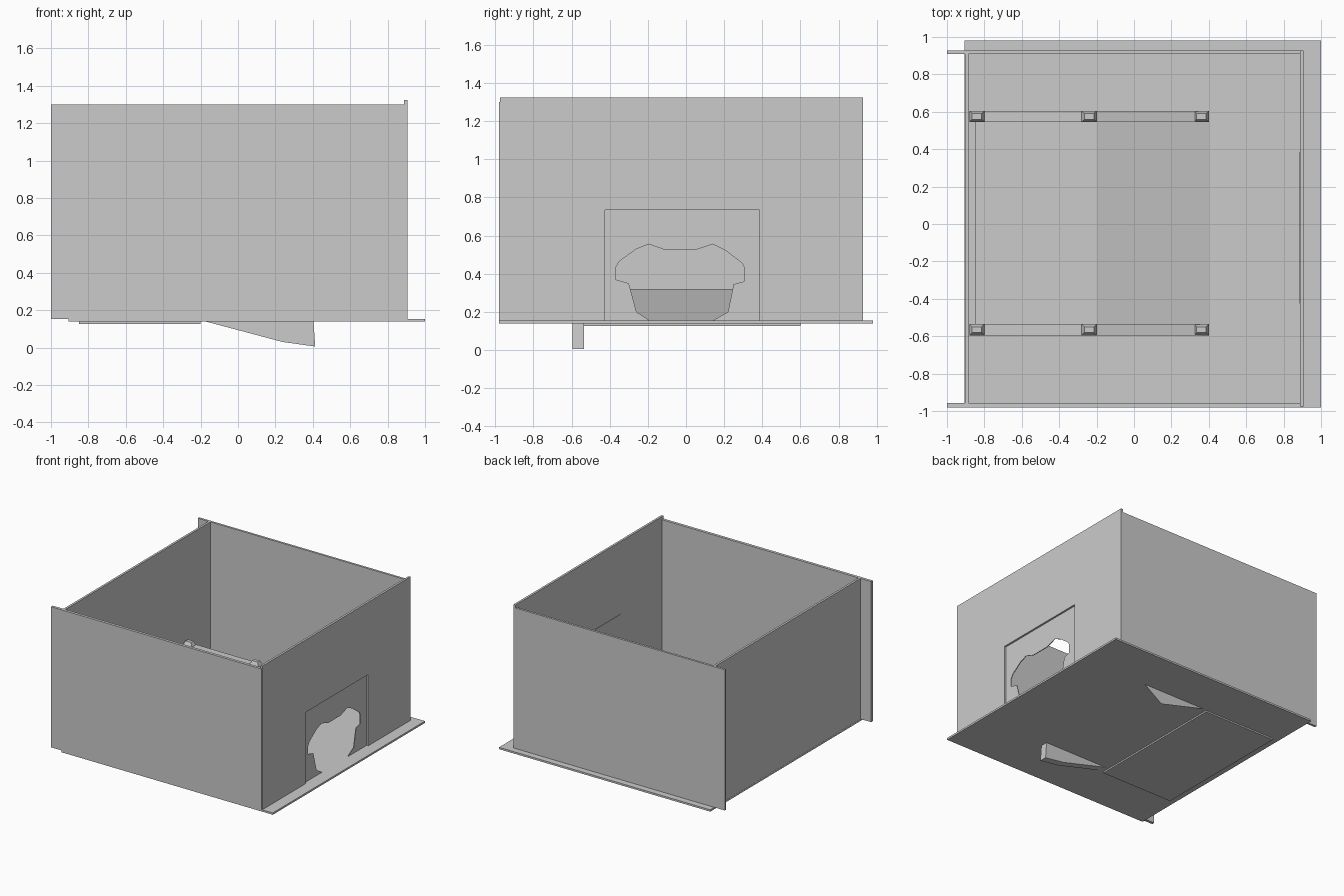
import bpy, bmesh
from mathutils import Vector

if "Cube" in bpy.data.objects:
    bpy.data.objects.remove(bpy.data.objects["Cube"])


def finish(name, bm):
    bmesh.ops.recalc_face_normals(bm, faces=bm.faces)
    me = bpy.data.meshes.new(name)
    bm.to_mesh(me)
    bm.free()
    ob = bpy.data.objects.new(name, me)
    bpy.context.collection.objects.link(ob)
    return ob


def prism(name, pts, to3d, a, b):
    """Extrude a 2D outline between two depths."""
    bm = bmesh.new()
    f = bm.faces.new([bm.verts.new(to3d(p, a)) for p in pts])
    ext = bmesh.ops.extrude_face_region(bm, geom=[f])
    d = Vector(to3d((0, 0), b)) - Vector(to3d((0, 0), a))
    bmesh.ops.translate(bm, vec=d, verts=[v for v in ext['geom'] if isinstance(v, bmesh.types.BMVert)])
    return finish(name, bm)


def along_x(p, d):
    return (d, p[0], p[1])


def along_y(p, d):
    return (p[0], d, p[1])


def box(name, x, y, z):
    return prism(name, [(x[0], z[0]), (x[1], z[0]), (x[1], z[1]), (x[0], z[1])], along_y, *y)


# Floor and plain walls
box("floor", (-0.905, 1.0), (-0.98, 0.98), (0.139, 0.154))
box("front_wall", (-1.0, 0.9), (-0.98, -0.957), (0.154, 1.30))
box("back_wall", (-1.0, 0.9), (0.91, 0.928), (0.154, 1.30))
box("left_wall", (-0.904, -0.886), (-0.957, 0.91), (0.154, 1.30))

# Right wall with rectangular doorway
prism("right_wall", [(-0.975, 0.154), (-0.425, 0.154), (-0.425, 0.735), (0.385, 0.735),
                     (0.385, 0.154), (0.928, 0.154), (0.928, 1.325), (-0.975, 1.325)],
      along_x, 0.887, 0.905)

# Recessed door panel with irregular opening
prism("door_panel", [(-0.425, 0.154), (-0.19, 0.154), (-0.26, 0.2), (-0.30, 0.35), (-0.37, 0.37),
                     (-0.37, 0.43), (-0.35, 0.465), (-0.26, 0.53), (-0.195, 0.555), (-0.11, 0.525),
                     (0.05, 0.525), (0.14, 0.555), (0.21, 0.52), (0.295, 0.455), (0.305, 0.435),
                     (0.305, 0.36), (0.25, 0.345), (0.22, 0.2), (0.14, 0.154),
                     (0.385, 0.154), (0.385, 0.735), (-0.425, 0.735)], along_x, 0.884, 0.89)

# Raised deck and the ramp leading down to the doorway
box("deck", (-0.85, -0.2), (-0.595, 0.6), (0.127, 0.32))
prism("ramp", [(-0.2, 0.32), (0.4, 0.156), (0.36, 0.146), (-0.2, 0.295)], along_y, -0.535, 0.545)

# Ramp stringers
prism("front_stringer", [(-0.2, 0.139), (-0.17, 0.139), (0.24, 0.03), (0.413, 0.006),
                         (0.402, 0.158), (-0.2, 0.325)], along_y, -0.595, -0.535)
prism("back_stringer", [(-0.2, 0.145), (0.402, 0.145), (0.402, 0.158), (-0.2, 0.325)],
      along_y, 0.545, 0.605)
prism("back_stringer_skirt", [(-0.17, 0.139), (0.24, 0.03), (0.402, 0.139)],
      along_y, 0.602, 0.604)

# Posts with tapered caps, joined by handrails
for side, y in (("front", -0.565), ("back", 0.575)):
    rail = [(-0.84, 0.44), (-0.24, 0.44), (0.36, 0.275)]
    outline = rail + [(x, z - 0.045) for x, z in reversed(rail)]
    prism(side + "_handrail", outline, along_y, y - 0.03, y + 0.03)
    for i, (x, z) in enumerate(rail):
        box(f"{side}_post_{i}", (x - 0.04, x + 0.04), (y - 0.03, y + 0.03), (0.156, z))
        bm = bmesh.new()
        rings = [[bm.verts.new((x + sx * w, y + sy * d, h))
                  for sx, sy in ((-1, -1), (1, -1), (1, 1), (-1, 1))]
                 for w, d, h in ((0.04, 0.03, z), (0.025, 0.015, z + 0.03))]
        for ring in rings:
            bm.faces.new(ring)
        for k in range(4):
            n = (k + 1) % 4
            bm.faces.new((rings[0][k], rings[0][n], rings[1][n], rings[1][k]))
        finish(f"{side}_post_cap_{i}", bm)
